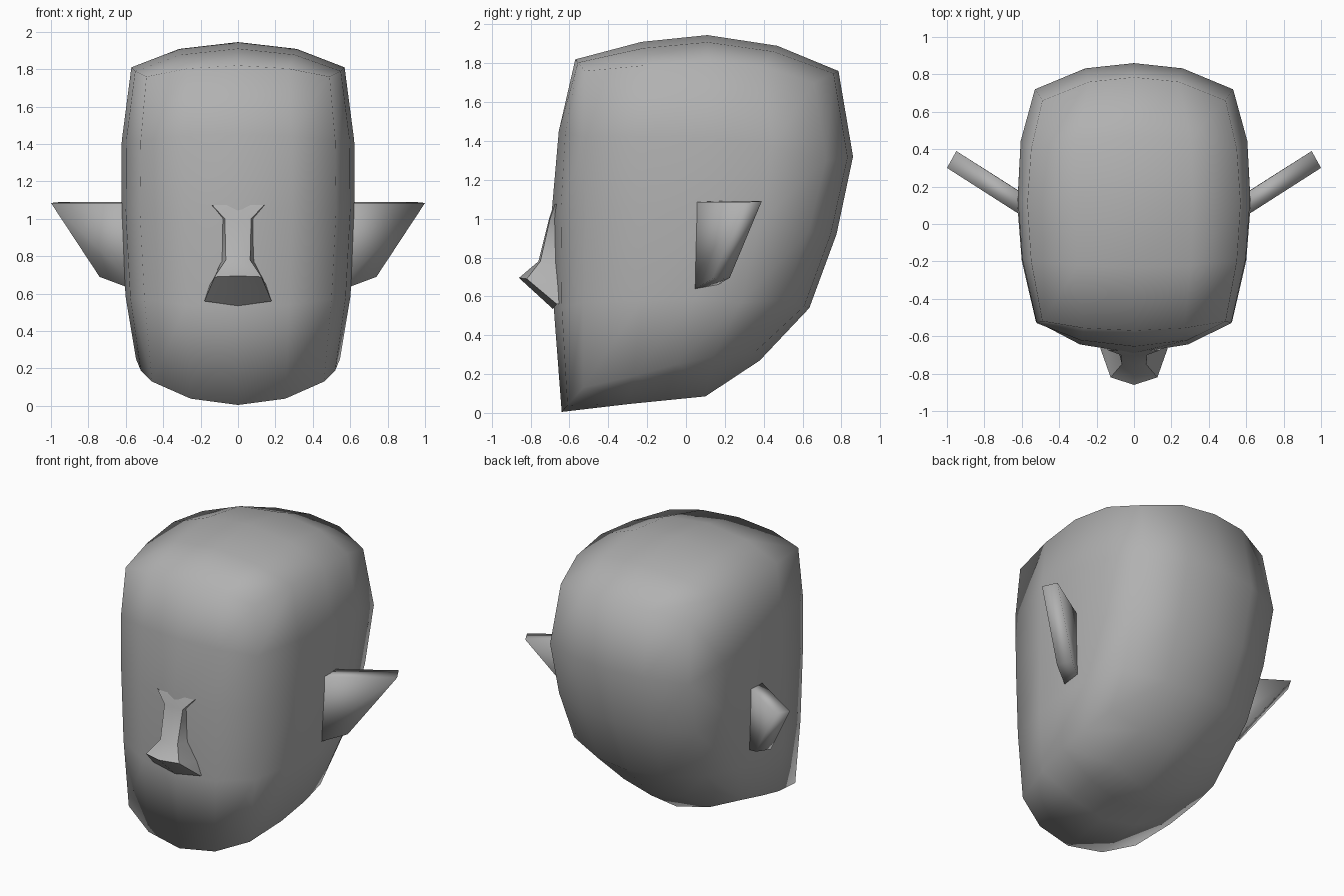
import bpy, bmesh
from mathutils import Vector

if "Cube" in bpy.data.objects:
    bpy.data.objects.remove(bpy.data.objects["Cube"])

# One mid-grey for every part
grey = bpy.data.materials.new("grey")
grey.diffuse_color = (.44, .44, .44, 1)
grey.use_nodes = True
grey.node_tree.nodes["Principled BSDF"].inputs["Base Color"].default_value = grey.diffuse_color


def finish(bm, name, angle=None):
    bmesh.ops.remove_doubles(bm, verts=bm.verts, dist=0.0001)
    bmesh.ops.recalc_face_normals(bm, faces=bm.faces)
    me = bpy.data.meshes.new(name)
    bm.to_mesh(me)
    bm.free()
    me.materials.append(grey)
    ob = bpy.data.objects.new(name, me)
    bpy.context.collection.objects.link(ob)
    bpy.ops.object.select_all(action='DESELECT')
    ob.select_set(True)
    bpy.context.view_layer.objects.active = ob
    if angle is None:
        bpy.ops.object.shade_smooth()
    else:
        bpy.ops.object.shade_smooth_by_angle(angle=angle)
    return ob


# Head: closed profiles (chin up the face, over the crown, down the back, under the jaw)
middle = [(-.64, .005), (-.68, .53), (-.69, 1.05), (-.655, 1.45), (-.57, 1.82),
          (-.23, 1.91), (.11, 1.945), (.47, 1.89), (.785, 1.76),
          (.86, 1.32), (.775, .92), (.635, .54), (.38, .27),
          (.10, .085), (-.11, .064), (-.30, .045)]
side = [(.46, -.53, .13), (.50, -.53, .57), (.525, -.52, 1.05), (.52, -.53, 1.42), (.49, -.52, 1.76),
        (.55, -.20, 1.79), (.57, .11, 1.81), (.55, .40, 1.78), (.49, .66, 1.70),
        (.53, .72, 1.30), (.525, .63, .93), (.50, .50, .58), (.45, .31, .39),
        (.53, .14, .29), (.545, -.05, .25), (.52, -.27, .19)]
mid = [Vector((0, y, z)) for y, z in middle]
edge = [Vector(p) for p in side]


def flip(p):
    return Vector((-p.x, p.y, p.z))


def between(n):
    # how far the quarter ring curves back: face and crown, back, jaw
    t, w = (.27, .55) if n < 8 else (.2, .49) if n < 12 else (.36, .5)
    p = mid[n].lerp(edge[n], t)
    p.x = edge[n].x * w
    return p


inner = [between(n) for n in range(16)]
rings = [[flip(p) for p in edge], [flip(p) for p in inner], mid, inner, edge]

bm = bmesh.new()
rv = [[bm.verts.new(p) for p in r] for r in rings]
for a, b in zip(rv, rv[1:]):
    for n in range(16):
        m = (n + 1) % 16
        bm.faces.new((a[n], a[m], b[m], b[n]))

# Head sides: patches blended from the four border curves
front, top = edge[0:5], edge[4:9]
back, bottom = edge[8:13][::-1], (edge[12:16] + edge[:1])[::-1]


def patch(j, k):
    u, v = j / 4, k / 4
    corners = front[0].lerp(back[0], u).lerp(front[4].lerp(back[4], u), v)
    p = front[k].lerp(back[k], u) + bottom[j].lerp(top[j], v) - corners
    if 0 < j < 4 and 0 < k < 4:
        p.x += .014
    return p


for mirror in (False, True):
    g = [[bm.verts.new(flip(patch(j, k)) if mirror else patch(j, k))
          for k in range(5)] for j in range(5)]
    for j in range(4):
        for k in range(4):
            bm.faces.new((g[j][k], g[j + 1][k], g[j + 1][k + 1], g[j][k + 1]))
finish(bm, "head")

# Ears: slanted slabs, pointed at the outer top
ear = [(.50, -.02, .60), (.74, .135, .69), (1.0, .30, 1.085), (.50, -.02, 1.085)]
for name, s in (("ear_right", 1), ("ear_left", -1)):
    bm = bmesh.new()
    f = [bm.verts.new((s * x, y, z)) for x, y, z in ear]
    b = [bm.verts.new((s * (x - .05), y + .09, z + .005)) for x, y, z in ear]
    bm.faces.new(f)
    bm.faces.new(b)
    for n in range(4):
        m = (n + 1) % 4
        bm.faces.new((f[n], f[m], b[m], b[n]))
    finish(bm, name)

# Nose: rows of (root), (ridge edge), (ridge centre) from the brow down
rows = [((.15, -.65, 1.08), (.14, -.675, 1.075), (0, -.68, 1.075)),
        ((.09, -.65, 1.0), (.07, -.70, 1.0), (0, -.705, 1.0)),
        ((.09, -.65, .77), (.065, -.75, .78), (0, -.76, .78)),
        ((.15, -.65, .65), (.125, -.82, .69), (0, -.86, .695)),
        ((.18, -.64, .56), (.18, -.665, .56), (0, -.685, .535))]
bm = bmesh.new()
grid = []
for r, e, c in rows:
    pts = [(-r[0], *r[1:]), (-e[0], *e[1:]), c, e, r]
    grid.append([bm.verts.new(p) for p in pts])
for a, b in zip(grid, grid[1:]):
    for n in range(4):
        bm.faces.new((a[n], a[n + 1], b[n + 1], b[n]))
finish(bm, "nose", 0.95)
